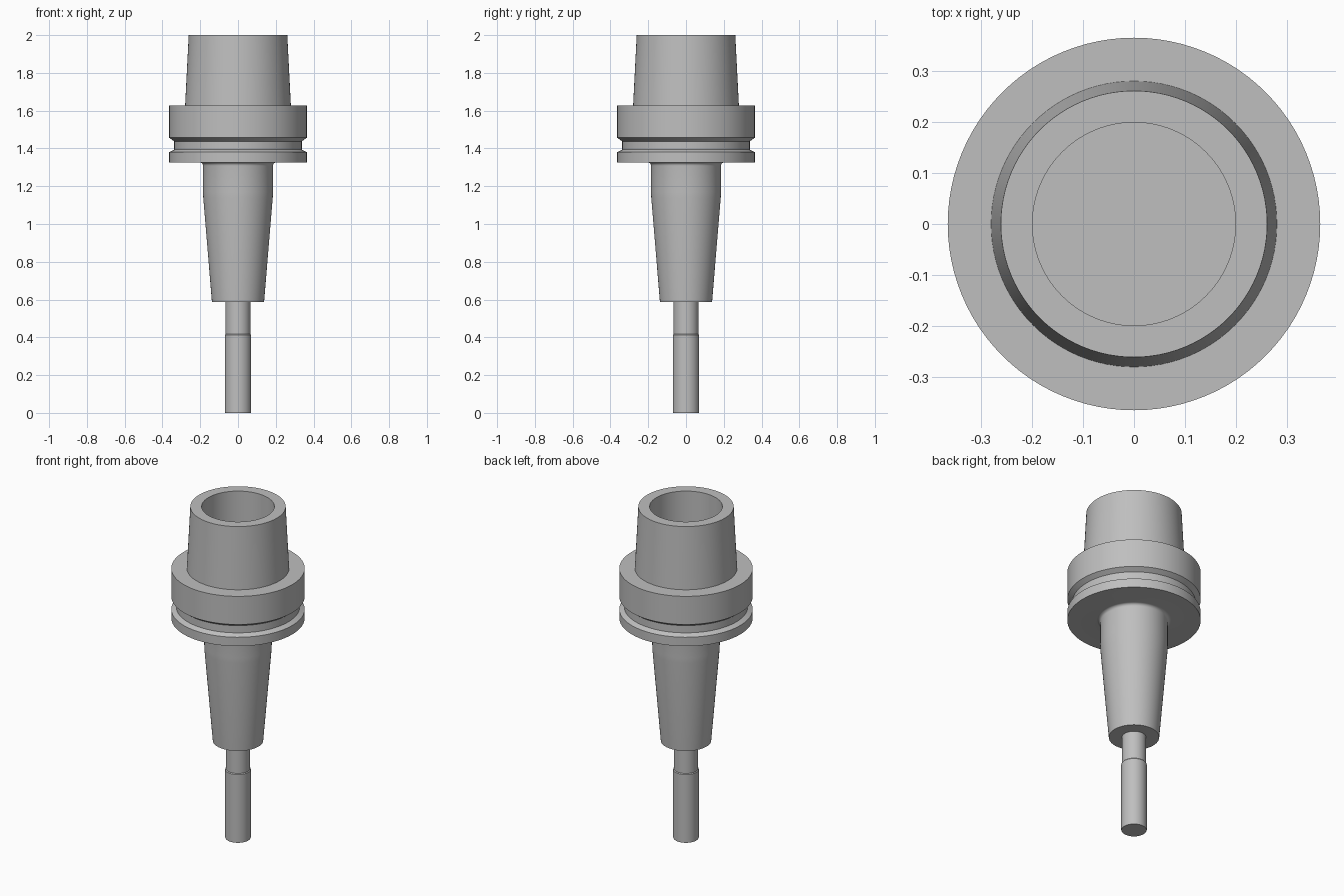
import bpy, bmesh, math
from mathutils import Vector

if "Cube" in bpy.data.objects:
    bpy.data.objects.remove(bpy.data.objects["Cube"], do_unlink=True)

SEGMENTS = 96

steel = bpy.data.materials.new("steel_grey")
steel.use_nodes = True
colour = (0.52, 0.52, 0.52, 1)
steel.diffuse_color = colour
steel.node_tree.nodes["Principled BSDF"].inputs["Base Color"].default_value = colour


def lathe(name, profile):
    """Turn a (radius, height) outline about the z axis."""
    bm = bmesh.new()
    verts = [bm.verts.new((r, 0, z)) for r, z in profile]
    edges = [bm.edges.new(pair) for pair in zip(verts, verts[1:])]
    bmesh.ops.spin(bm, geom=verts + edges, cent=(0, 0, 0), axis=(0, 0, 1),
                   angle=math.tau, steps=SEGMENTS)
    bmesh.ops.remove_doubles(bm, verts=bm.verts, dist=0.0001)
    bmesh.ops.recalc_face_normals(bm, faces=bm.faces)
    mesh = bpy.data.meshes.new(name)
    bm.to_mesh(mesh)
    bm.free()
    mesh.materials.append(steel)
    obj = bpy.data.objects.new(name, mesh)
    bpy.context.collection.objects.link(obj)
    bpy.ops.object.select_all(action='DESELECT')
    obj.select_set(True)
    bpy.context.view_layer.objects.active = obj
    bpy.ops.object.shade_smooth_by_angle(angle=math.radians(25))
    return obj


# Small concave fillet where the nose meets the flange
fillet_size = 0.018
fillet = []
for i in range(7):
    a = math.radians(90 * i / 6)
    fillet.append((0.185 + fillet_size * (1 - math.cos(a)),
                   1.326 - fillet_size * (1 - math.sin(a))))

# Holder: tapered nose, grooved flange, hollow mounting cone
nose = [(0, 0.587), (0.138, 0.587), (0.184, 1.14), (0.185, 1.17)]
flange = [(0.365, 1.326), (0.365, 1.38), (0.338, 1.394),
          (0.338, 1.438), (0.365, 1.457), (0.365, 1.627)]
cone = [(0.28, 1.627), (0.261, 2.0)]
bore = [(0.199, 2.0), (0.199, 1.6), (0, 1.6)]
lathe("tool_holder", nose + fillet + flange + cone + bore)

# Cutting tool: slim neck above a slightly wider cutting end
lathe("cutting_tool", [(0, 0), (0.068, 0), (0.07, 0.003), (0.07, 0.413),
                       (0.066, 0.418), (0.066, 0.587)])
